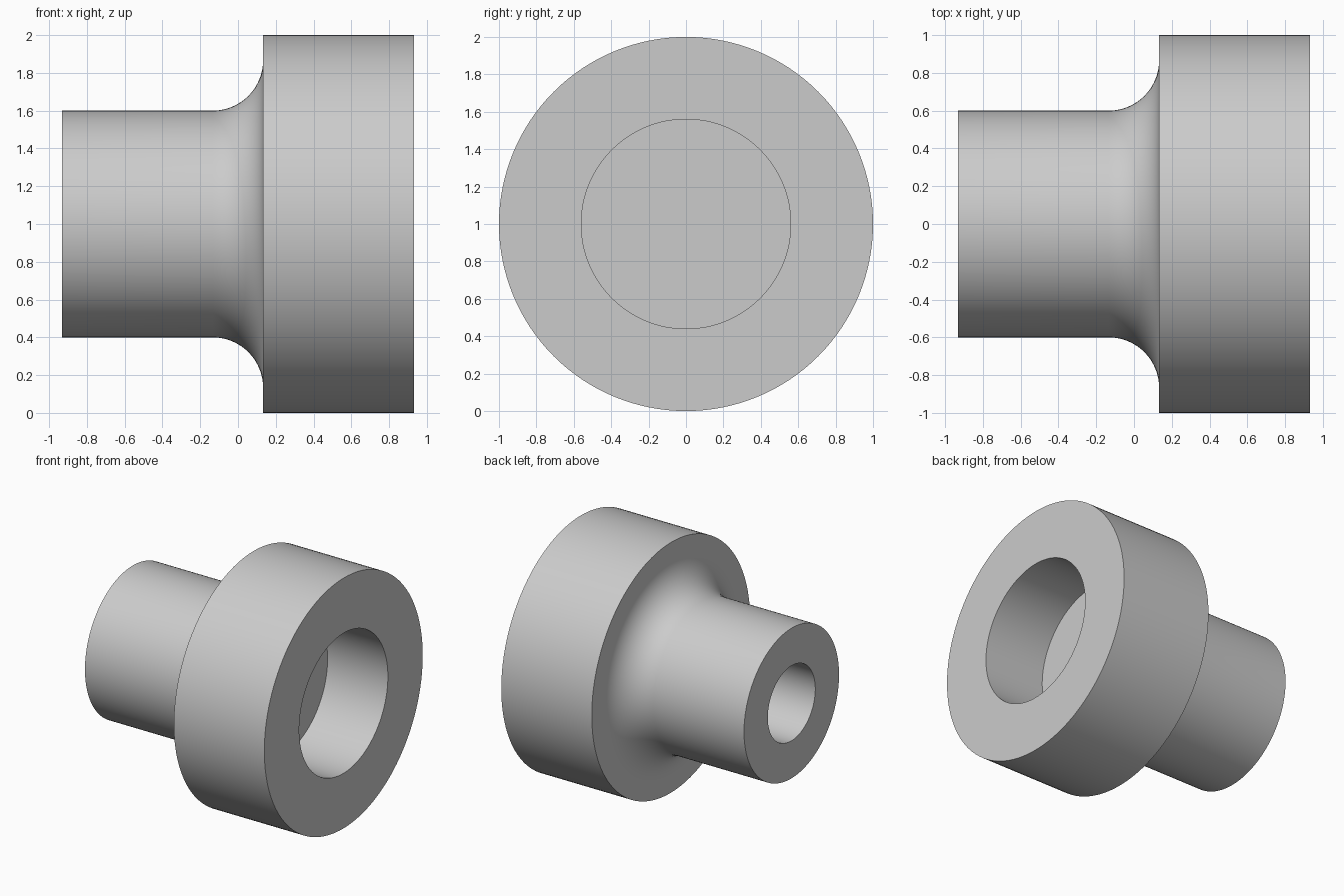
import bpy, bmesh, math
from mathutils import Vector, Matrix

cube = bpy.data.objects.get("Cube")
if cube:
    bpy.data.objects.remove(cube, do_unlink=True)

# Plain grey metal
metal = bpy.data.materials.new("grey_metal")
metal.use_nodes = True
grey = (0.6, 0.6, 0.6, 1)
metal.diffuse_color = grey
metal.node_tree.nodes["Principled BSDF"].inputs["Base Color"].default_value = grey

# Main dimensions along x and radii
LEFT, RIGHT, STEP = -0.933, 0.933, 0.133
SHANK_R, HEAD_R, FILLET = 0.6, 1.0, 0.267
SMALL_BORE_R, SMALL_FLOOR = 0.3, 0.133
BIG_BORE_R, BIG_FLOOR = 0.56, 0.4

# Half section: small bore, shank, fillet, head, large bore
profile = [(SMALL_FLOOR, 0), (SMALL_FLOOR, SMALL_BORE_R), (LEFT, SMALL_BORE_R), (LEFT, SHANK_R)]
for i in range(17):
    a = math.pi / 2 * i / 16
    profile.append((STEP - FILLET + FILLET * math.sin(a),
                    SHANK_R + FILLET * (1 - math.cos(a))))
profile += [(STEP, HEAD_R), (RIGHT, HEAD_R), (RIGHT, BIG_BORE_R), (BIG_FLOOR, BIG_BORE_R), (BIG_FLOOR, 0)]

# Revolve the section about the x axis
bm = bmesh.new()
verts = [bm.verts.new((x, 0, r)) for x, r in profile]
edges = [bm.edges.new(pair) for pair in zip(verts, verts[1:])]
bmesh.ops.spin(bm, geom=verts + edges, cent=(0, 0, 0), axis=(1, 0, 0),
               angle=math.tau, steps=128, use_duplicate=False)
bmesh.ops.remove_doubles(bm, verts=bm.verts, dist=0.0005)
bmesh.ops.recalc_face_normals(bm, faces=bm.faces)
bmesh.ops.transform(bm, matrix=Matrix.Translation(Vector((0, 0, HEAD_R))), verts=bm.verts)

mesh = bpy.data.meshes.new("stepped_bushing")
bm.to_mesh(mesh)
bm.free()
mesh.materials.append(metal)
bushing = bpy.data.objects.new("stepped_bushing", mesh)
bpy.context.collection.objects.link(bushing)

# Smooth round walls, crisp rims
bpy.ops.object.select_all(action="DESELECT")
bushing.select_set(True)
bpy.context.view_layer.objects.active = bushing
bpy.ops.object.shade_smooth_by_angle(angle=math.radians(30))
